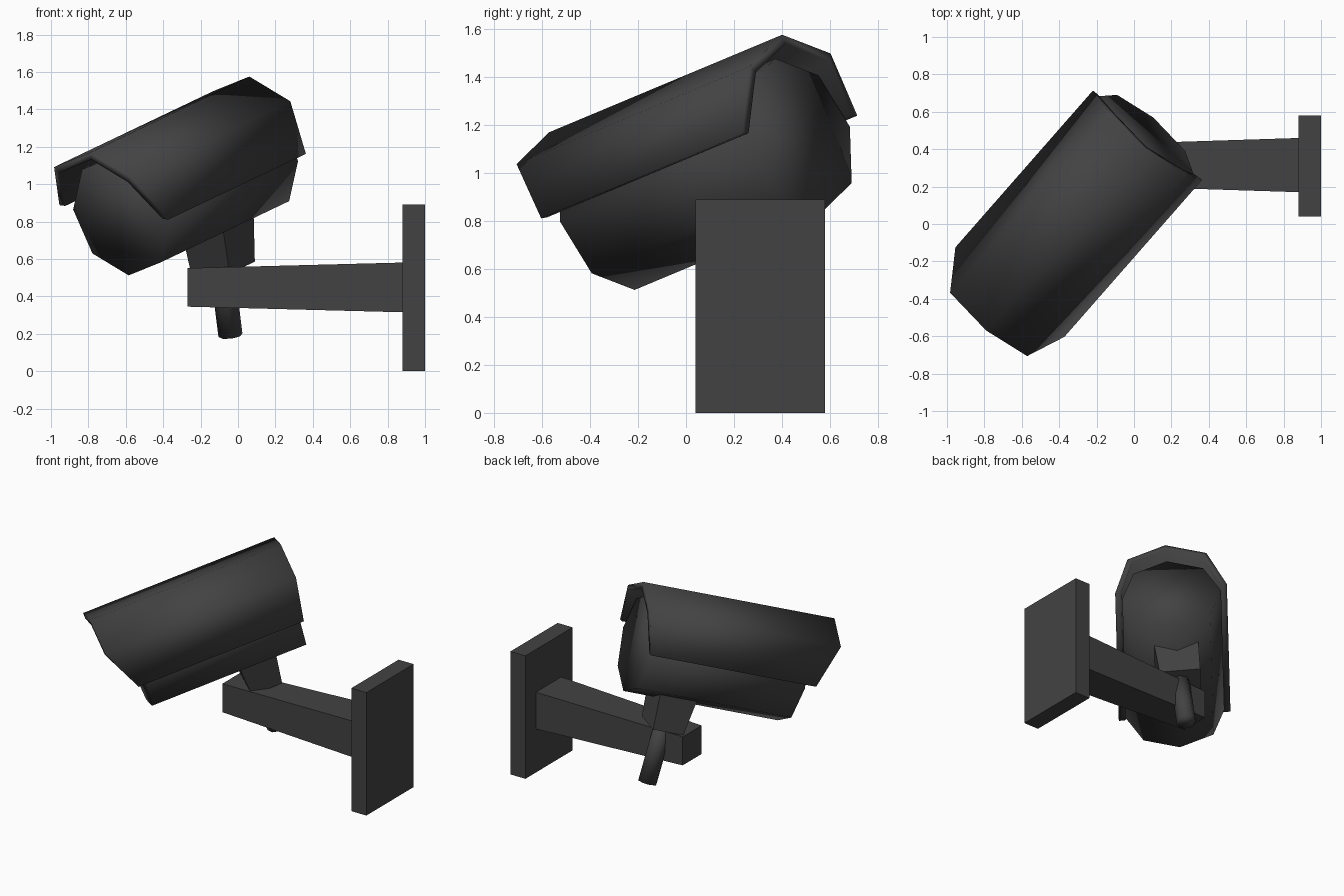
import bpy, bmesh, math
from mathutils import Vector, Matrix

if "Cube" in bpy.data.objects:
    bpy.data.objects.remove(bpy.data.objects["Cube"])

charcoal = bpy.data.materials.new("charcoal")
charcoal.diffuse_color = (0.055, 0.055, 0.055, 1)
charcoal.use_nodes = True
charcoal.node_tree.nodes["Principled BSDF"].inputs["Base Color"].default_value = charcoal.diffuse_color

# Tilted camera frame: x = sideways, y = along the housing to the back, z = up
along = Vector((0.629, 0.717, 0.300)).normalized()
side = Vector((0.783, -0.62, -0.096))
side = (side - along * side.dot(along)).normalized()
up = side.cross(along)
frame = Matrix((side, along, up)).transposed().to_4x4()
frame.translation = (-0.746, -0.458, 0.81)


def loft(name, start, end, matrix=None, smooth=False):
    """Closed solid between two matching loops of points."""
    bm = bmesh.new()
    a = [bm.verts.new(p) for p in start]
    b = [bm.verts.new(p) for p in end]
    n = len(a)
    for i in range(n):
        j = (i + 1) % n
        bm.faces.new((a[i], a[j], b[j], b[i]))
    return bm, a, b


def finish(name, bm, matrix=None, smooth=False):
    bmesh.ops.recalc_face_normals(bm, faces=bm.faces[:])
    for f in bm.faces:
        f.smooth = smooth
    mesh = bpy.data.meshes.new(name)
    if matrix:
        bm.transform(matrix)
    bm.to_mesh(mesh)
    bm.free()
    mesh.materials.append(charcoal)
    bpy.context.collection.objects.link(bpy.data.objects.new(name, mesh))


def solid(name, start, end, matrix=None, smooth=False):
    bm, a, b = loft(name, start, end)
    bm.faces.new(a)
    bm.faces.new(b)
    finish(name, bm, matrix, smooth)


def rect(cx, cy, hx, hy):
    return [(cx - hx, cy - hy), (cx + hx, cy - hy), (cx + hx, cy + hy), (cx - hx, cy + hy)]


def ring(r, n=8):
    return [(r * math.cos(2 * math.pi * i / n), r * math.sin(2 * math.pi * i / n)) for i in range(n)]


# Wall plate and tapered arm
solid("wall_plate", [(0.88, y, z) for y, z in rect(0.31, 0.445, 0.27, 0.445)],
      [(1.0, y, z) for y, z in rect(0.31, 0.445, 0.27, 0.445)])
solid("arm", [(-0.27, y, z) for y, z in rect(0.315, 0.448, 0.108, 0.103)],
      [(0.885, y, z) for y, z in rect(0.315, 0.448, 0.145, 0.133)])

# Octagonal camera housing
solid("housing", [(x, 0.187, z - 0.038) for x, z in ring(0.335)],
      [(x, 1.28, z - 0.038) for x, z in ring(0.335)], frame, True)

# Half-octagon sun hood, a thin shell whose lower corners are cut back
arc = [(math.cos(math.pi * i / 4), math.sin(math.pi * i / 4), i in (0, 4)) for i in range(5)]
loop = [(0.379 * c, 0.379 * s, low) for c, s, low in arc]
loop += [(0.338 * c, 0.338 * s, low) for c, s, low in reversed(arc)]
bm, a, b = loft("sun_hood", [(x, 0.131 if low else 0, z) for x, z, low in loop],
                [(x, 1.30 if low else 1.353, z) for x, z, low in loop])
for v in (a, b):
    for i in range(4):
        bm.faces.new((v[i], v[i + 1], v[8 - i], v[9 - i]))
finish("sun_hood", bm, frame, True)

# Tapered neck block and the pivot pin that passes through the arm
solid("neck", [(x, y, -0.556) for x, y in rect(0, 0.95, 0.138, 0.107)],
      [(x, y, -0.30) for x, y in rect(0, 0.95, 0.15, 0.13)], frame)
solid("pivot_pin", [(x, y + 0.945, -0.95) for x, y in ring(0.065)],
      [(x, y + 0.945, -0.50) for x, y in ring(0.065)], frame, True)
